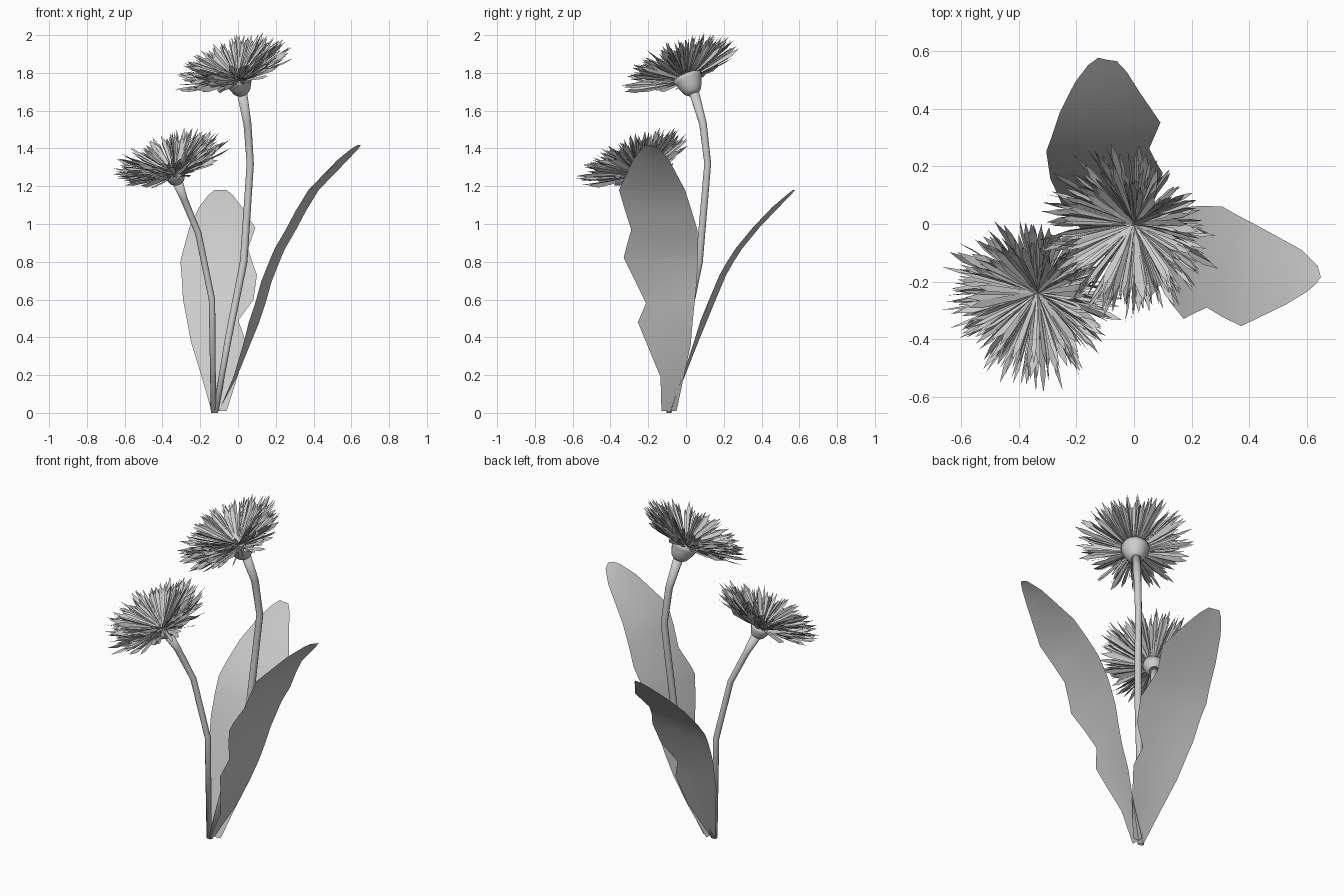
import bpy, math, random
from mathutils import Vector

if "Cube" in bpy.data.objects:
    bpy.data.objects.remove(bpy.data.objects["Cube"])

random.seed(7)
AXIS = Vector((-0.28, -0.35, 0.9)).normalized()      # direction both heads face


def make(name, verts, faces, smooth=True):
    me = bpy.data.meshes.new(name)
    me.from_pydata([tuple(v) for v in verts], [], faces)
    me.update()
    ob = bpy.data.objects.new(name, me)
    bpy.context.collection.objects.link(ob)
    for p in me.polygons:
        p.use_smooth = smooth
    return ob


def tube(name, pts, radii, sides, flat_start=False):
    """Rings swept along a path, capped at both ends."""
    pts = [Vector(p) for p in pts]
    verts, faces = [], []
    for i, (p, r) in enumerate(zip(pts, radii)):
        d = (pts[min(i + 1, len(pts) - 1)] - pts[max(i - 1, 0)]).normalized()
        if flat_start and i == 0:
            d = Vector((0, 0, 1))
        u = Vector((0, 1, 0)).cross(d).normalized()
        v = d.cross(u)
        for k in range(sides):
            a = 2 * math.pi * k / sides
            verts.append(p + (u * math.cos(a) + v * math.sin(a)) * r)
    for i in range(len(pts) - 1):
        for k in range(sides):
            a, b = i * sides + k, i * sides + (k + 1) % sides
            faces.append((a, b, b + sides, a + sides))
    faces.append(tuple(reversed(range(sides))))
    faces.append(tuple(range(len(verts) - sides, len(verts))))
    return make(name, verts, faces)


def petals(name, centre, count, base_r):
    """Dense ruff of narrow pointed petals, longer and flatter to the outside."""
    u = Vector((0, 1, 0)).cross(AXIS).normalized()
    v = AXIS.cross(u)
    verts, faces = [], []
    for i in range(count):
        f = i / (count - 1)                           # 0 outer, 1 inner
        a = i * 2.39996 + random.uniform(-0.1, 0.1)
        el = math.radians(15 + 21 * f + random.uniform(-4, 4))
        out = u * math.cos(a) + v * math.sin(a)
        d = out * math.cos(el) + AXIS * math.sin(el)
        side = AXIS.cross(out)
        roll = random.uniform(-1.3, 1.3)
        side = side * math.cos(roll) + d.cross(side) * math.sin(roll)
        nrm = side.cross(d)
        start = centre + out * base_r * (1 - 0.97 * f) + AXIS * 0.004
        length = (0.345 - 0.08 * f) * random.uniform(0.82, 1.04) - base_r * (1 - f)
        w = random.uniform(0.006, 0.015)
        n = len(verts)
        for t, s, h in ((0, 0.35, 0), (0.4, 0.75, 0.004), (0.8, 1, 0.004)):
            c = start + d * length * t + nrm * h
            verts += [c - side * w * s, c + side * w * s]
        verts.append(start + d * length + side * w * random.uniform(-0.6, 0.6))
        faces += [(n, n + 1, n + 3, n + 2), (n + 2, n + 3, n + 5, n + 4),
                  (n + 4, n + 5, n + 6)]
    return make(name, verts, faces, smooth=False)


def leaf(name, rows, twist, place):
    """Blade from rows of (height, left edge, right edge, lean), slightly twisted."""
    verts, faces = [], []
    cols = 5
    for i, (z, lo, hi, lean) in enumerate(rows):
        tw = twist * min(1, i / 3, (len(rows) - i) / 3)
        for k in range(cols):
            t = k / (cols - 1)
            bow = 0.02 * (hi - lo) * (1 - (2 * t - 1) ** 2)
            verts.append(place(lo + (hi - lo) * t, lean + tw * (t - 0.5) - bow, z))
    for i in range(len(rows) - 1):
        for k in range(cols - 1):
            a = i * cols + k
            faces.append((a, a + 1, a + cols + 1, a + cols))
    return make(name, verts, faces)


def cup(name, centre, profile):
    return tube(name, [centre + AXIS * h for h, r in profile],
                [r for h, r in profile], 16)


# tall flower
tall = Vector((0.0, 0.01, 1.768))
tube("tall_stem",
     [(-0.12, -0.09, 0), (-0.05, -0.01, 0.4), (0.03, 0.07, 0.8),
      (0.065, 0.115, 1.32), (0.05, 0.09, 1.53), (0.022, 0.045, 1.69)],
     [0.014, 0.018, 0.02, 0.019, 0.021, 0.027], 10, True)
cup("tall_flower_cup", tall,
    [(-0.09, 0.028), (-0.075, 0.046), (-0.045, 0.06), (-0.01, 0.073), (0.012, 0.08), (0.0, 0.06), (-0.005, 0.005)])
petals("tall_flower_petals", tall + Vector((0, -0.012, 0)), 270, 0.065)

# short flower
short = Vector((-0.335, -0.235, 1.265))
tube("short_stem",
     [(-0.13, -0.09, 0), (-0.138, -0.09, 0.6), (-0.21, -0.125, 0.95),
      (-0.285, -0.17, 1.13), (-0.32, -0.21, 1.22)],
     [0.014, 0.017, 0.017, 0.019, 0.028], 10, True)
cup("short_flower_cup", short,
    [(-0.055, 0.028), (-0.045, 0.04), (-0.015, 0.052), (0.01, 0.062), (0.0, 0.05), (-0.003, 0.005)])
petals("short_flower_petals", short + Vector((0, -0.005, 0)), 270, 0.05)

# leaf leaning right: edges run along y, lean along x
leaf("right_leaf", [
    (0.01, -0.13, -0.05, -0.1), (0.19, -0.135, -0.012, -0.015), (0.36, -0.205, 0.025, 0.045),
    (0.48, -0.255, 0.035, 0.085), (0.58, -0.212, 0.045, 0.118), (0.70, -0.27, 0.058, 0.152),
    (0.82, -0.33, 0.063, 0.2), (0.87, -0.318, 0.063, 0.222), (0.97, -0.29, 0.06, 0.28),
    (1.07, -0.322, 0.03, 0.333), (1.18, -0.355, -0.005, 0.4), (1.34, -0.28, -0.09, 0.555),
    (1.40, -0.235, -0.145, 0.62), (1.417, -0.21, -0.185, 0.64)],
    0.055, lambda w, d, z: (d, w, z))

# leaf leaning back: edges run along x, lean along y
leaf("back_leaf", [
    (0.01, -0.14, -0.06, -0.08), (0.20, -0.195, 0.0, -0.01), (0.38, -0.25, 0.04, 0.055),
    (0.49, -0.27, 0.002, 0.095), (0.60, -0.291, 0.082, 0.14), (0.73, -0.299, 0.1, 0.195),
    (0.80, -0.305, 0.075, 0.235), (0.87, -0.288, 0.053, 0.28), (0.98, -0.258, 0.092, 0.37),
    (1.09, -0.205, 0.02, 0.475), (1.15, -0.16, -0.025, 0.54), (1.18, -0.125, -0.06, 0.572)],
    -0.035, lambda w, d, z: (w, d, z))
